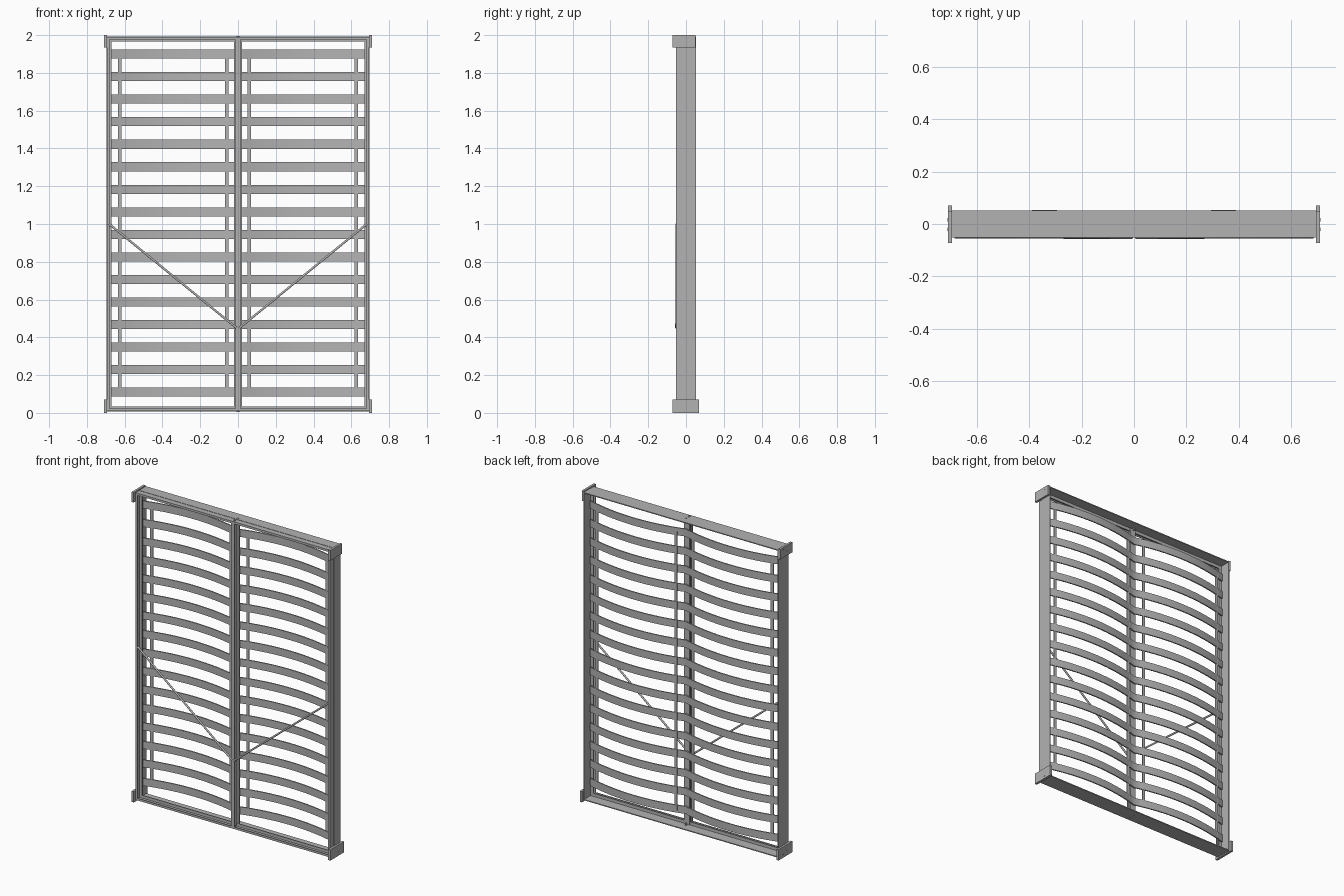
import bpy, bmesh, math
from mathutils import Vector

cube = bpy.data.objects.get("Cube")
if cube:
    bpy.data.objects.remove(cube)

grey = bpy.data.materials.new("light grey")
grey.use_nodes = True
tone = (0.45, 0.45, 0.45, 1)
grey.diffuse_color = tone
grey.node_tree.nodes["Principled BSDF"].inputs["Base Color"].default_value = tone


def finish(name, bm):
    bmesh.ops.recalc_face_normals(bm, faces=bm.faces)
    mesh = bpy.data.meshes.new(name)
    bm.to_mesh(mesh)
    bm.free()
    mesh.materials.append(grey)
    obj = bpy.data.objects.new(name, mesh)
    bpy.context.collection.objects.link(obj)
    return obj


def sweep(name, rings, closed=False):
    """Skin a list of matching cross-sections."""
    bm = bmesh.new()
    rows = [[bm.verts.new(p) for p in ring] for ring in rings]
    n = len(rows[0])
    pairs = list(zip(rows, rows[1:]))
    if closed:
        pairs.append((rows[-1], rows[0]))
    else:
        bm.faces.new(rows[0])
        bm.faces.new(rows[-1])
    for a, b in pairs:
        for i in range(n):
            j = (i + 1) % n
            bm.faces.new((a[i], a[j], b[j], b[i]))
    return finish(name, bm)


def box(name, x0, x1, y0, y1, z0, z1):
    ring = [(x0, y0), (x1, y0), (x1, y1), (x0, y1)]
    return sweep(name, [[(x, y, z) for x, y in ring] for z in (z0, z1)])


def rod(name, start, end, radius, sides=10):
    start, end = Vector(start), Vector(end)
    turn = (end - start).to_track_quat('Z', 'Y')
    ring = [turn @ Vector((radius * math.cos(t), radius * math.sin(t), 0))
            for t in (2 * math.pi * i / sides for i in range(sides))]
    return sweep(name, [[p + v for v in ring] for p in (start, end)])


# Outer frame: flanged channel (inward depth, y) mitred round a rectangle
half_w, half_h, back = 0.696, 0.993, 0.052
channel = [(0, back), (0, -0.017), (0.002, -0.017), (0.002, -0.052), (0.016, -0.052),
           (0.016, -0.047), (0.008, -0.047), (0.008, -0.02), (0.026, -0.02),
           (0.026, -0.014), (0.006, -0.014), (0.006, back)]
corners = [(-1, -1), (1, -1), (1, 1), (-1, 1)]
sweep("outer_frame", [[(sx * (half_w - u), y, 1 + sz * (half_h - u)) for u, y in channel]
                      for sx, sz in corners], closed=True)

# Centre beam: I-section with a wider rear flange
half_beam = [(0.012, -0.052), (0.012, -0.046), (0.005, -0.046), (0.005, -0.016),
             (0.02, -0.016), (0.02, -0.008)]
beam = half_beam + [(-x, y) for x, y in reversed(half_beam)]
sweep("centre_beam", [[(x, y, z) for x, y in beam] for z in (0.015, 1.985)])


# Bowed slats, one arch on each side of the centre beam
thick, half_slat = 0.008, 0.024
span = 0.682


def bow(x):
    t = (abs(x) - span / 2) / (span / 2)
    return -0.004 + 0.0495 * (1 - t * t)


steps = 32
for k in range(16):
    z = 0.11 + k * 0.1193
    rings = []
    for i in range(steps + 1):
        x = -span + 2 * span * i / steps
        y = bow(x)
        rings.append([(x, y, z - half_slat), (x, y + thick, z - half_slat),
                      (x, y + thick, z + half_slat), (x, y, z + half_slat)])
    slat = sweep(f"slat_{k + 1}", rings)

# Webbing straps threaded through the slats
for side in (-1, 1):
    for label, cx in (("outer", 0.626), ("inner", 0.06)):
        y = bow(cx) + thick / 2
        x = side * cx
        box(f"{label}_strap", x - 0.01, x + 0.01, y - 0.002, y + 0.002, 0.1, 1.9)

# Diagonal braces
for side in (-1, 1):
    rod("diagonal_brace", (side * 0.682, -0.049, 1.0), (side * 0.008, -0.051, 0.45), 0.006)

# Corner plates with bolts
for side in (-1, 1):
    for label, z0, z1, rear in (("bottom", 0, 0.07, 0.07), ("top", 1.935, 2, 0.05)):
        x0, x1 = sorted((side * 0.694, side * 0.709))
        box(f"{label}_corner_plate", x0, x1, -0.072, rear, z0, z1)
        for y, dz in ((-0.02, 0.0), (0.016, 0.015 if z0 else -0.015)):
            z = (z0 + z1) / 2 + dz
            rod("plate_bolt", (side * 0.69, y, z), (side * 0.71, y, z), 0.006)

# Bolts holding the centre beam to the end rails
for y in (0, -0.033):
    rod("top_bolt", (0, y, 1.975), (0, y, 1.995), 0.007)
    rod("bottom_bolt", (0, y, 0.005), (0, y, 0.025), 0.007)

# Smooth the bowed slats and round rods, keeping edges crisp
bpy.ops.object.select_all(action='DESELECT')
for obj in bpy.context.collection.objects:
    if obj.name.startswith(("slat", "diagonal")):
        obj.select_set(True)
        bpy.context.view_layer.objects.active = obj
bpy.ops.object.shade_smooth_by_angle(angle=math.radians(40))
